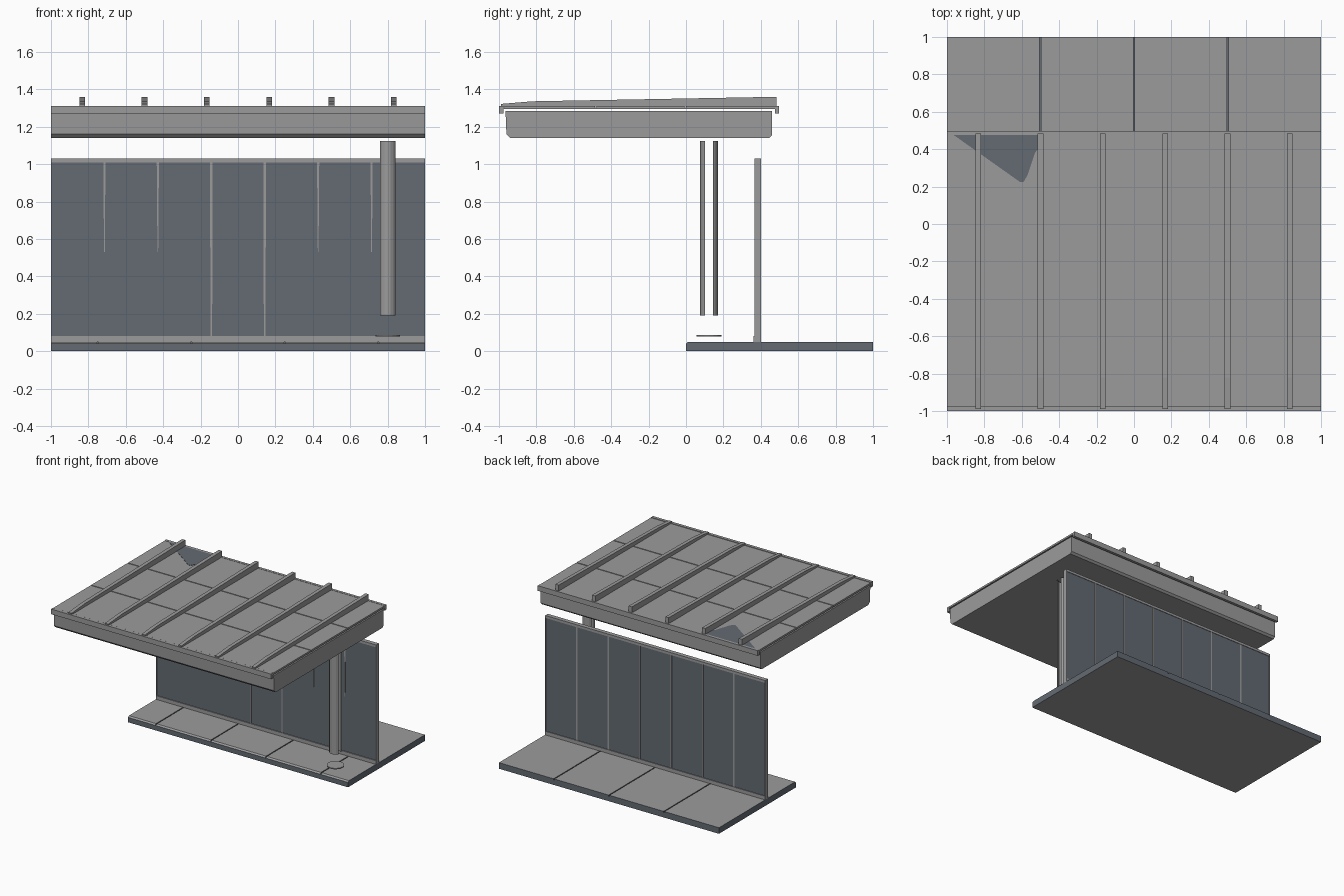
import bpy, bmesh, math
from mathutils import Vector

cube = bpy.data.objects.get("Cube")
if cube:
    bpy.data.objects.remove(cube)


def material(name, rgb):
    m = bpy.data.materials.new(name)
    m.use_nodes = True
    m.diffuse_color = (*rgb, 1)
    m.node_tree.nodes["Principled BSDF"].inputs["Base Color"].default_value = (*rgb, 1)
    return m


GREY = material("light grey metal", (0.33, 0.33, 0.33))
SLATE = material("slate blue", (0.125, 0.145, 0.17))


def finish(name, bm, rule=None):
    """Make an object; faces where rule(normal) holds become slate."""
    bmesh.ops.recalc_face_normals(bm, faces=bm.faces)
    if rule:
        for f in bm.faces:
            f.material_index = int(rule(f.normal))
    me = bpy.data.meshes.new(name)
    bm.to_mesh(me)
    bm.free()
    me.materials.append(GREY)
    me.materials.append(SLATE)
    ob = bpy.data.objects.new(name, me)
    bpy.context.collection.objects.link(ob)
    return ob


def prism(name, points, offset, rule=None):
    """Extrude a flat outline along an offset vector."""
    bm = bmesh.new()
    face = bm.faces.new([bm.verts.new(p) for p in points])
    ext = bmesh.ops.extrude_face_region(bm, geom=[face])
    verts = [v for v in ext["geom"] if isinstance(v, bmesh.types.BMVert)]
    bmesh.ops.translate(bm, vec=Vector(offset), verts=verts)
    return finish(name, bm, rule)


def along_x(name, profile, x0, x1, rule=None):
    """Extrude a (y, z) profile from x0 to x1."""
    return prism(name, [(x0, y, z) for y, z in profile], (x1 - x0, 0, 0), rule)


def box(name, x, y, z, rule=None):
    profile = [(y[0], z[0]), (y[1], z[0]), (y[1], z[1]), (y[0], z[1])]
    return along_x(name, profile, x[0], x[1], rule)


def is_side(n):
    return abs(n.z) < 0.5


# Platform: slate-sided slab with two staggered rows of paving
box("platform_slab", (-1, 1), (0, 1), (0, 0.04), lambda n: n.z > -0.5)
GAP = 0.004


def paving(name, profile, seams):
    edges = [-1 - GAP] + seams + [1 + GAP]
    for a, b in zip(edges, edges[1:]):
        along_x(name, profile, a + GAP, b - GAP, is_side)


paving("front_paving", [(0, 0.04), (0.38, 0.04), (0.38, 0.05), (0.012, 0.05)],
       [-0.75, -0.25, 0.25, 0.75])
paving("back_paving", [(0.38, 0.04), (1, 0.04), (1, 0.05), (0.38, 0.05)],
       [-0.5, 0, 0.5])

# Back wall: rails, end posts, panels and mullions
box("wall_bottom_rail", (-1, 1), (0.362, 0.402), (0.05, 0.08))
box("wall_top_rail", (-1, 1), (0.365, 0.4), (1.01, 1.03))
for s in (-1, 1):
    box("wall_end_post", sorted((s, s * 0.996)), (0.365, 0.4), (0.08, 1.01))
box("wall_panels", (-0.996, 0.996), (0.369, 0.396), (0.08, 1.01),
    lambda n: abs(n.y) > 0.5)
WIDTH = 2 / 7
for i in range(6):
    x = (i - 2.5) * WIDTH
    low = 0.08 if i in (2, 3) else 0.53
    tip = 0.005 if i in (2, 3) else 0.002
    outline = [(-tip, low), (tip, low), (0.006, 1.01), (-0.006, 1.01)]
    prism("front_mullion", [(x + u, 0.366, z) for u, z in outline], (0, 0.004, 0))
    box("back_mullion", (x - 0.006, x + 0.006), (0.395, 0.399), (0.08, 1.01))

# Column: front and back curved shells above a round base plate
CX, CY = 0.8, 0.123
for facing, name in ((-1, "column_front_shell"), (1, "column_back_shell")):
    angles = [math.radians(-62 + 124 * i / 6) for i in range(7)]
    arc = [(0.047, a) for a in angles] + [(0.037, a) for a in reversed(angles)]
    pts = [(CX + r * math.sin(a),
            CY + facing * max(r * math.cos(a), 0.022), 0.19) for r, a in arc]
    prism(name, pts, (0, 0, 0.935))
disc = [(CX + 0.066 * math.cos(t * math.tau / 16),
         CY + 0.066 * math.sin(t * math.tau / 16), 0.078) for t in range(16)]
prism("column_base_plate", disc, (0, 0, 0.008))

# Canopy: chamfered fascia box under a floating roof deck
along_x("canopy_fascia", [(-0.94, 1.14), (0.445, 1.14), (0.46, 1.155), (0.46, 1.285),
                          (-0.965, 1.285), (-0.96, 1.16)], -1, 1)
box("roof_underlay", (-1, 1), (-0.975, 0.475), (1.295, 1.302))
rows = [-0.975, -0.482, -0.005, 0.48]
for a, b in zip(rows, rows[1:]):
    box("roof_deck", (-1, 1), (a + GAP, b - GAP), (1.302, 1.31))
box("front_gutter", (-1, 1), (-1, -0.975), (1.27, 1.312))
box("back_gutter", (-1, 1), (0.475, 0.497), (1.27, 1.312))

# Roof ribs, rising towards the back
for i in range(6):
    x = (i - 2.5) / 3
    along_x("roof_rib", [(-0.99, 1.308), (0.485, 1.308), (0.485, 1.36),
                         (-0.82, 1.336), (-0.99, 1.322)], x - 0.015, x + 0.015)

# Slate patch in the back corner of the roof
patch = [(-0.97, 0.48), (-0.61, 0.225), (-0.59, 0.225), (-0.57, 0.26),
         (-0.53, 0.38), (-0.515, 0.4), (-0.515, 0.48)]
prism("roof_patch", [(x, y, 1.309) for x, y in patch], (0, 0, 0.003), lambda n: True)
